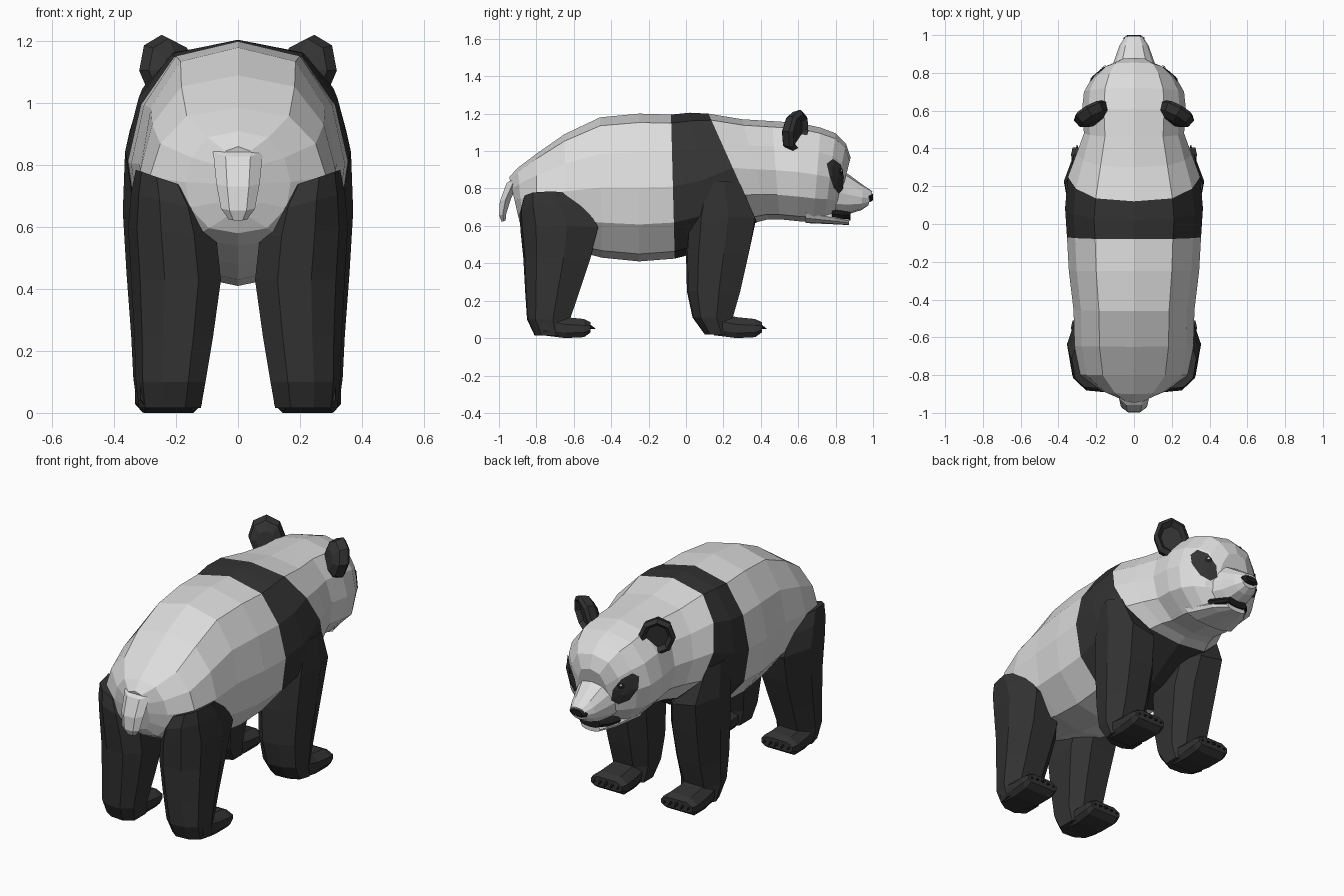
import bpy, bmesh, math
from mathutils import Vector, Matrix
from mathutils.bvhtree import BVHTree

if "Cube" in bpy.data.objects:
    bpy.data.objects.remove(bpy.data.objects["Cube"])


def material(name, rgb):
    m = bpy.data.materials.new(name)
    m.use_nodes = True
    m.diffuse_color = (*rgb, 1)
    m.node_tree.nodes["Principled BSDF"].inputs["Base Color"].default_value = (*rgb, 1)
    return m


white = material("white fur", (.72, .72, .72))
black = material("black fur", (.033, .033, .033))
dark = material("dark skin", (.012, .012, .012))


def finish(name, bm, mats):
    bmesh.ops.recalc_face_normals(bm, faces=bm.faces)
    mesh = bpy.data.meshes.new(name)
    bm.to_mesh(mesh)
    bm.free()
    for m in mats:
        mesh.materials.append(m)
    ob = bpy.data.objects.new(name, mesh)
    bpy.context.collection.objects.link(ob)
    return ob


def loft(name, rings, mats, rule=None):
    """Skin a list of equal rings and cap both ends; rule(segment) gives the material."""
    bm = bmesh.new()
    rows = [[bm.verts.new(p) for p in ring] for ring in rings]
    n = len(rows[0])
    for i in range(len(rows) - 1):
        for j in range(n):
            k = (j + 1) % n
            f = bm.faces.new((rows[i][j], rows[i][k], rows[i + 1][k], rows[i + 1][j]))
            f.material_index = rule(i) if rule else 0
    bm.faces.new(rows[0])
    bm.faces.new(rows[-1])
    return finish(name, bm, mats)


# Half outline of a cross-section, top to bottom: width share, height share
HALF = [(0, 1), (.58, .94), (.88, .74), (1, .5), (.92, .25), (.55, .05), (0, 0)]
OUTLINE = HALF + [(-w, h) for w, h in HALF[-2:0:-1]]


def section(y_top, y_low, top, low, width):
    return [Vector((w * width, y_low + (y_top - y_low) * h, low + (top - low) * h))
            for w, h in OUTLINE]


def upright(y, top, low, width):
    return section(y, y, top, low, width)


# Trunk, neck and head: top y, bottom y, top z, bottom z, half width
trunk = [
    (-.945, -.89, .86, .62, .07),
    (-.90, -.87, .91, .58, .17),
    (-.80, -.80, .985, .54, .285),
    (-.65, -.64, 1.09, .48, .315),
    (-.46, -.45, 1.18, .43, .32),
    (-.25, -.25, 1.2, .41, .345),
    (-.08, -.06, 1.195, .425, .355),
    (.02, .15, 1.205, .48, .365),
    (.12, .38, 1.2, .62, .35),
    (.30, .44, 1.17, .635, .305),
    (.46, .50, 1.16, .635, .265),
    (.61, .60, 1.15, .625, .275),
    (.72, .68, 1.125, .62, .265),
    (.80, .74, 1.095, .625, .225),
    (.855, .775, 1.04, .635, .17),
    (.88, .80, .965, .65, .1),
]
body = loft("body", [section(*t) for t in trunk], [white, black],
            lambda i: 1 if i in (6, 7) else 0)

# Tail hanging over the rump
tail = [(-.85, .9, .08, .03), (-.92, .84, .08, .045), (-.965, .74, .07, .035),
        (-.98, .66, .055, .022), (-.975, .625, .03, .012)]
loft("tail", [[Vector((w * math.cos(a), y + d * math.sin(a), z + .3 * d * math.sin(a)))
               for a in [math.tau * k / 6 for k in range(6)]]
              for y, z, w, d in tail], [white])

# Muzzle, lower jaw, mouth and nose
loft("muzzle", [section(*r) for r in [(.76, .74, .94, .65, .15), (.87, .86, .875, .66, .105),
                                      (.945, .94, .82, .685, .078),
                                      (.996, .975, .785, .71, .05)]], [white])
loft("lower_jaw", [upright(*r) for r in [(.64, .72, .615, .17), (.8, .675, .608, .115),
                                         (.872, .648, .604, .06)]], [white])
loft("mouth", [upright(*r) for r in [(.78, .70, .63, .13), (.84, .69, .625, .1),
                                     (.88, .685, .63, .066)]], [dark])
loft("nose", [upright(*r) for r in [(.955, .783, .735, .055), (.985, .778, .728, .056),
                                    (1, .77, .738, .035)]], [dark])

# Surface used to lay the eye patches on the face
surface = BVHTree.FromObject(body, bpy.context.evaluated_depsgraph_get())


def face_plate(name, s, centre, radii, tilt, lift, mat, sides=8):
    """Thin oval laid on the face, seen from a direction out and forward."""
    out = Vector((s * .6, .8, 0))
    across, up = Vector((s * .8, -.6, 0)), Vector((0, 0, 1))
    bm = bmesh.new()

    def point(r, a):
        u, v = r * radii[0] * math.cos(a), r * radii[1] * math.sin(a)
        p = (Vector((s * centre[0], centre[1], centre[2]))
             + across * (u * math.cos(tilt) - v * math.sin(tilt))
             + up * (u * math.sin(tilt) + v * math.cos(tilt)))
        hit = surface.ray_cast(p + out, -out)[0]
        return bm.verts.new((hit or p) + out * lift)

    middle = point(0, 0)
    rows = [[point(r, math.tau * (k + .5) / sides) for k in range(sides)]
            for r in (.35, .7, 1)]
    for k in range(sides):
        n = (k + 1) % sides
        bm.faces.new((middle, rows[0][k], rows[0][n]))
        for a, b in zip(rows, rows[1:]):
            bm.faces.new((a[k], b[k], b[n], a[n]))
    ob = finish(name, bm, [mat])
    for f in ob.data.polygons:
        if f.normal.dot(out) < 0:
            f.flip()


def leg(name, s, rings):
    """Tapering leg from rings of z, back y, front y, inner x, outer x; the top dips inwards."""
    shape = [(-.5, -1), (.25, -.95), (.8, -.6), (1, .2), (.6, 1), (-.5, 1), (-1, .5), (-1, -.6)]
    loft(name, [[Vector((s * ((xi + xo) / 2 + u * (xo - xi) / 2),
                         (yb + yf) / 2 + v * (yf - yb) / 2,
                         z - max(0, z - .5) * (1 - u) * (xo - xi) * .6))
                 for u, v in shape]
                for z, yb, yf, xi, xo in rings], [black])


def foot(name, s, y):
    """Flat paw with five claws, starting at y under the ankle."""
    x = s * .225
    shape = [(-.8, -1), (.8, -1), (1, -.5), (1, .3), (.6, 1), (-.6, 1), (-1, .3), (-1, -.5)]
    loft(name, [[Vector((x + u * w, y + d, (top + low) / 2 + v * (top - low) / 2))
                 for u, v in shape]
                for d, top, low, w in [(-.02, .14, .015, .09), (.1, .112, 0, .1),
                                       (.2, .102, .005, .108), (.235, .085, .03, .1)]], [black])
    bm = bmesh.new()
    for k in range(-2, 3):
        place = (Matrix.Translation((x + k * .038, y + .238 - .006 * abs(k), .06))
                 @ Matrix.Rotation(math.radians(-115), 4, "X"))
        bmesh.ops.create_cone(bm, cap_ends=True, segments=5, radius1=.016, radius2=.002,
                              depth=.05, matrix=place)
    finish(name + "_claws", bm, [dark])


def ear(name, s):
    """Rounded ear facing out and forward, with a hollow front."""
    facing, across = Vector((s * .5, .86, 0)), Vector((s * .86, -.5, 0))
    lean = Vector((s * .12, .12, 1))
    centre = Vector((s * .228, .59, 1.105))
    rings = [(.5, -.06), (.9, -.035), (1, .01), (.8, .028), (.6, .002)]
    loft(name, [[centre + facing * d + across * (r * .1 * math.cos(a))
                 + lean * (r * .116 * math.sin(a))
                 for a in [math.tau * k / 8 for k in range(8)]]
                for r, d in rings], [black])


hind = [(.785, -.87, -.61, .15, .33), (.71, -.89, -.53, .10, .345), (.60, -.885, -.47, .07, .355),
        (.43, -.87, -.51, .055, .345), (.25, -.86, -.57, .08, .335),
        (.10, -.85, -.62, .105, .33), (.015, -.81, -.62, .12, .32)]
fore = [(.84, .07, .29, .2, .365), (.65, .01, .37, .1, .372), (.45, 0, .335, .08, .36),
        (.25, .005, .29, .09, .345), (.11, .035, .25, .105, .338), (.02, .1, .25, .12, .325)]

# Paired parts
for side, s in (("left", 1), ("right", -1)):
    leg(side + "_hind_leg", s, hind)
    leg(side + "_front_leg", s, fore)
    foot(side + "_hind_foot", s, -.745)
    foot(side + "_front_foot", s, .17)
    ear(side + "_ear", s)
    face_plate(side + "_eye_patch", s, (.172, .8, .865), (.058, .105), -.6, .006, black)
    face_plate(side + "_eye", s, (.15, .81, .89), (.022, .018), 0, .009, dark)
    face_plate(side + "_eye_glint", s, (.15, .81, .896), (.008, .006), 0, .012, white, 5)
